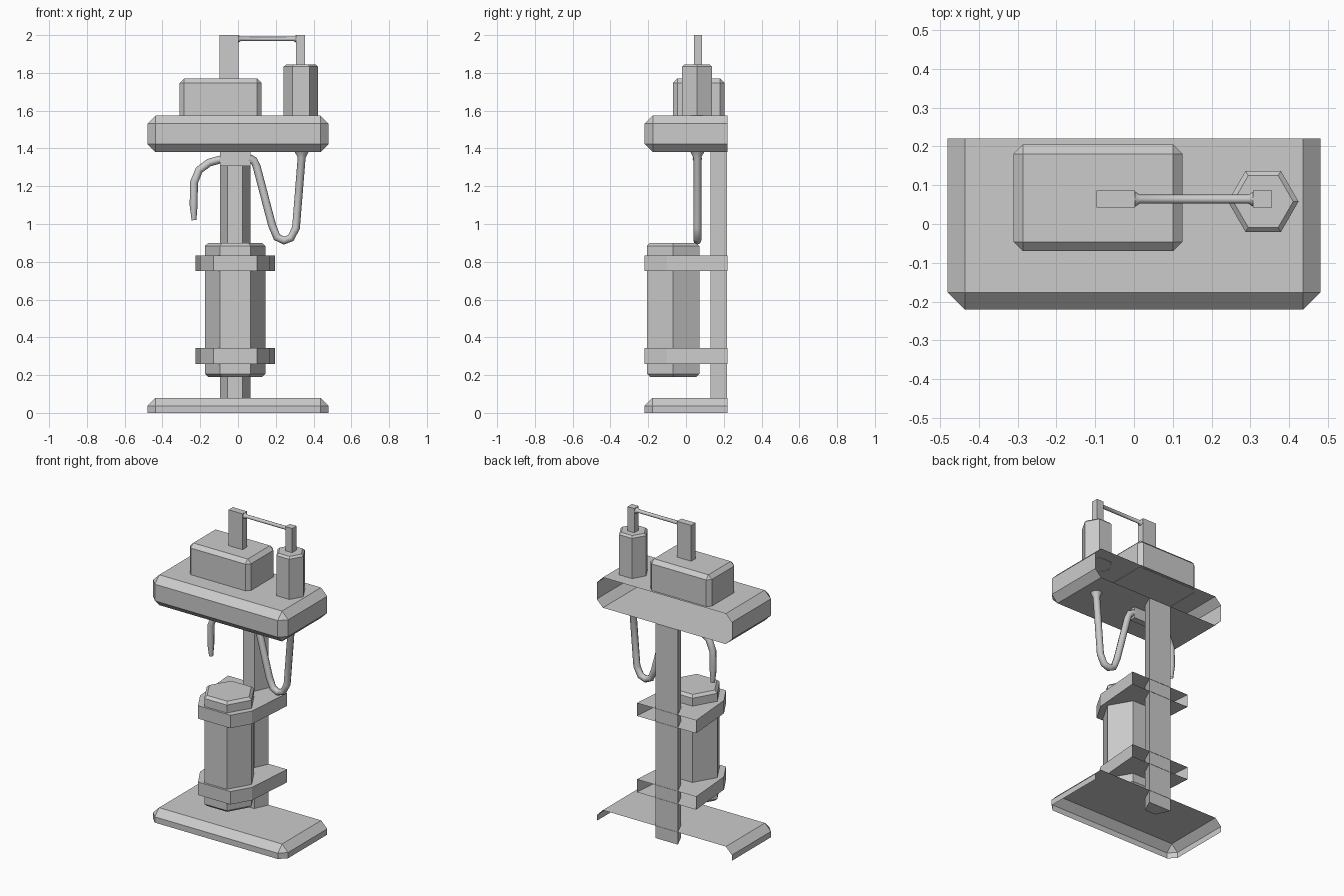
import bpy, bmesh, math
from mathutils import Vector

if "Cube" in bpy.data.objects:
    bpy.data.objects.remove(bpy.data.objects["Cube"])


def finish(bm, name):
    mesh = bpy.data.meshes.new(name)
    bm.to_mesh(mesh)
    bm.free()
    ob = bpy.data.objects.new(name, mesh)
    bpy.context.collection.objects.link(ob)
    return ob


def prism(name, outline, z0, z1, open_dirs=(), bevel=0, rims=None):
    """Extrude an xy outline; drop faces facing open_dirs; chamfer the closed edges.
    rims limits the chamfer to the horizontal edges at those heights."""
    bm = bmesh.new()
    face = bm.faces.new([bm.verts.new((x, y, z0)) for x, y in outline])
    ext = bmesh.ops.extrude_face_region(bm, geom=[face], use_keep_orig=True)
    top = [v for v in ext["geom"] if isinstance(v, bmesh.types.BMVert)]
    bmesh.ops.translate(bm, vec=(0, 0, z1 - z0), verts=top)
    bmesh.ops.recalc_face_normals(bm, faces=bm.faces[:])
    gone = [f for f in bm.faces
            if any(f.normal.dot(Vector(d)) > 0.99 for d in open_dirs)]
    if gone:
        bmesh.ops.delete(bm, geom=gone, context="FACES")
    if bevel:
        edges = [e for e in bm.edges if not e.is_boundary]
        if rims:
            edges = [e for e in edges
                     if any(all(abs(v.co.z - z) < 1e-4 for v in e.verts) for z in rims)]
        bmesh.ops.bevel(bm, geom=edges, offset=bevel, segments=1,
                        profile=0.5, affect="EDGES")
    return finish(bm, name)


def rect(x0, x1, y0, y1):
    return [(x0, y0), (x1, y0), (x1, y1), (x0, y1)]


def hexagon(cx, cy, r):
    return [(cx + r * math.cos(i * math.pi / 3), cy + r * math.sin(i * math.pi / 3))
            for i in range(6)]


def pipe(name, points, y, radius):
    """Round pipe through (x, z, radius factor) points in a plane of constant y."""
    cu = bpy.data.curves.new(name + "_path", "CURVE")
    cu.dimensions = "3D"
    cu.bevel_depth = radius
    cu.bevel_resolution = 2
    sp = cu.splines.new("POLY")
    sp.points.add(len(points) - 1)
    for p, (x, z, f) in zip(sp.points, points):
        p.co = (x, y, z, 1)
        p.radius = f
    tmp = bpy.data.objects.new(name + "_tmp", cu)
    bpy.context.collection.objects.link(tmp)
    bpy.context.view_layer.update()
    mesh = bpy.data.meshes.new_from_object(tmp.evaluated_get(
        bpy.context.evaluated_depsgraph_get()))
    bpy.data.objects.remove(tmp)
    mesh.shade_smooth()
    ob = bpy.data.objects.new(name, mesh)
    bpy.context.collection.objects.link(ob)


BACK, DOWN = (0, 1, 0), (0, 0, -1)
CX = -0.015  # axis of the tank and column

# Foot and shelf, open where they meet the wall
prism("base", rect(-0.48, 0.48, -0.22, 0.22), 0, 0.08, (BACK, DOWN), 0.043)
prism("shelf", rect(-0.48, 0.48, -0.22, 0.22), 1.38, 1.575, (BACK,), 0.044)

# Tapered column at the rear
prism("column", [(CX - 0.08, 0.218), (CX - 0.04, 0.13),
                 (CX + 0.04, 0.13), (CX + 0.08, 0.218)], 0.0, 1.38)

# Tank with two clamps
prism("tank", hexagon(CX, -0.068, 0.16), 0.19, 0.9, (), 0.016, (0.19, 0.9))
right = [(0.115, -0.22), (0.185, -0.1), (0.21, 0.22)]
clamp = [(CX + x, y) for x, y in right] + [(CX - x, y) for x, y in reversed(right)]
for name, z in (("lower_clamp", 0.26), ("upper_clamp", 0.75)):
    prism(name, clamp, z, z + 0.083, (BACK,))

# Housing and canister on the shelf
prism("housing", rect(-0.31, 0.125, -0.07, 0.205), 1.573, 1.77, (DOWN,), 0.024)
prism("canister", hexagon(0.333, 0.058, 0.091), 1.573, 1.845, (DOWN,), 0.012, (1.845,))

# Uprights joined by a thin rod with flared ends
prism("housing_upright", rect(-0.097, 0.003, 0.042, 0.086), 1.77, 2.0)
prism("canister_upright", rect(0.307, 0.355, 0.042, 0.086), 1.845, 2.0)
pipe("link_rod", [(0.003, 1.98, 1.7), (0.015, 1.98, 1), (0.295, 1.98, 1),
                  (0.307, 1.98, 1.7)], 0.064, 0.0115)

# Pipe block under the shelf, supply hose and outlet nozzle
prism("pipe_block", rect(-0.095, 0.065, 0.04, 0.082), 1.308, 1.38)
pipe("hose", [(0.337, 1.38, 1.7), (0.337, 1.352, 1), (0.307, 0.98, 1), (0.28, 0.926, 1),
              (0.243, 0.912, 1), (0.206, 0.93, 1), (0.18, 0.995, 1), (0.1, 1.3, 1),
              (0.085, 1.335, 1), (0.06, 1.345, 1.2)], 0.06, 0.021)
pipe("nozzle", [(-0.093, 1.342, 1), (-0.153, 1.325, 1), (-0.206, 1.286, 1),
                (-0.233, 1.22, 1), (-0.235, 1.1, 1), (-0.233, 1.02, 0.6)], 0.06, 0.021)
